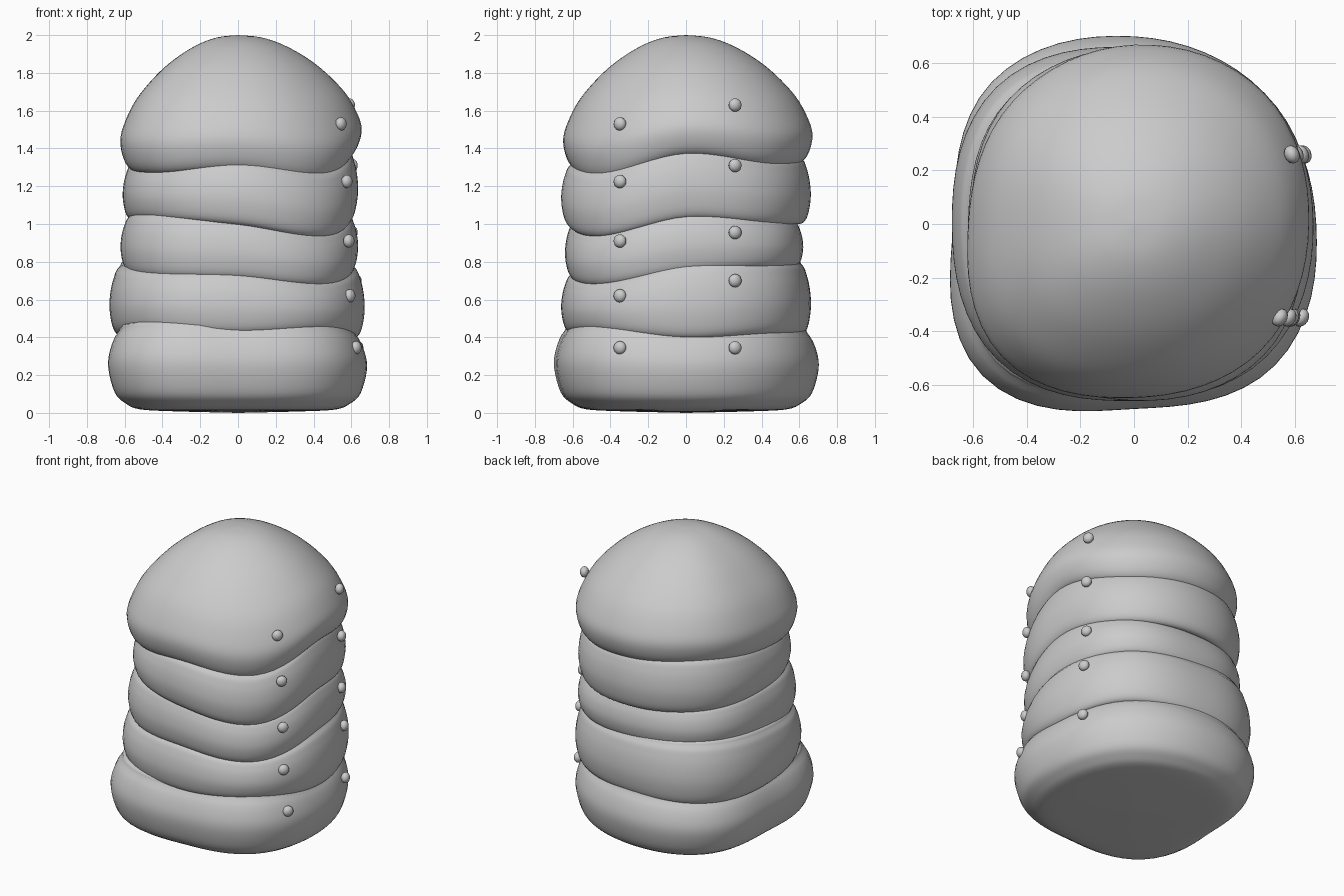
import bpy, bmesh, math

if "Cube" in bpy.data.objects:
    bpy.data.objects.remove(bpy.data.objects["Cube"])

N = 64       # segments around each layer
STEPS = 4    # smoothing steps between profile points


def catmull(a, b, c, d, u):
    return b + 0.5 * u * (c - a + u * (2*a - 5*b + 4*c - d + u * (3*(b - c) + d - a)))


def around(vals, ang):
    """Smooth periodic value from 8 compass samples (E, NE, N, NW, W, SW, S, SE)."""
    f = (ang / (2 * math.pi) * 8) % 8
    i = int(f)
    return catmull(*[vals[(i + k) % 8] for k in (-1, 0, 1, 2)], f - i)


def refine(pts):
    """Smooth curve through the profile points."""
    out = []
    p = [pts[0]] + pts + [pts[-1]]
    for i in range(1, len(p) - 2):
        for k in range(STEPS):
            s, t = (catmull(*[q[j] for q in p[i-1:i+3]], k / STEPS) for j in (0, 1))
            out.append((max(0, s), t))
    return out[1:]


def layer(name, radii, low, high, profile):
    bm = bmesh.new()
    rings = []
    for s, t in refine(profile):
        ring = []
        for i in range(N):
            a = 2 * math.pi * i / N
            r = around(radii, a) * s
            lo, hi = around(low, a), around(high, a)
            ring.append(bm.verts.new((r * math.cos(a), r * math.sin(a), lo + (hi - lo) * t)))
        rings.append(ring)
    for r0, r1 in zip(rings, rings[1:]):
        for i in range(N):
            j = (i + 1) % N
            bm.faces.new((r0[i], r0[j], r1[j], r1[i]))
    # close both poles
    for ring, (s, t), flip in ((rings[0], profile[0], True), (rings[-1], profile[-1], False)):
        lo, hi = sum(low) / 8, sum(high) / 8
        c = bm.verts.new((0, 0, lo + (hi - lo) * t))
        for i in range(N):
            f = (c, ring[i], ring[(i + 1) % N])
            bm.faces.new(f[::-1] if flip else f)
    me = bpy.data.meshes.new(name)
    bm.to_mesh(me)
    bm.free()
    for p in me.polygons:
        p.use_smooth = True
    ob = bpy.data.objects.new(name, me)
    bpy.context.collection.objects.link(ob)


# Wavy seam heights between layers, bottom to top
seams = [
    [0.0] * 8,
    [.405, .43, .42, .41, .42, .445, .43, .44],
    [.755, .775, .775, .785, .76, .73, .72, .68],
    [1.04, 1.01, 1.01, 1.02, 1.03, 1.035, 1.005, .94],
    [1.38, 1.325, 1.34, 1.35, 1.31, 1.285, 1.305, 1.255],
    [2.0] * 8,
]
# Outline radius of each layer, same compass order
outlines = [
    [.68, .69, .70, .75, .675, .80, .69, .745],
    [.67, .69, .66, .725, .68, .72, .66, .70],
    [.635, .675, .62, .66, .62, .69, .64, .685],
    [.635, .675, .66, .66, .61, .66, .66, .69],
    [.655, .69, .67, .645, .62, .70, .65, .67],
]
base = [(0, 0), (.5, .02), (.76, .045), (.87, .12), (.95, .25), (1, .55),
        (.985, .78), (.92, 1), (.8, 1.1), (0, 1.1)]
puff = [(0, .06), (.6, .06), (.86, .0), (.93, -.02), (.975, .1), (1, .37),
        (.995, .62), (.97, .85), (.925, 1.03), (.8, 1.12), (0, 1.12)]
dome = [(0, .04), (.6, .04), (.84, 0), (.91, -.015), (.97, .06), (1, .2), (.96, .34),
        (.865, .51), (.71, .68), (.55, .81), (.36, .92), (.18, .982), (0, 1)]

names = ["base_layer", "lower_layer", "middle_layer", "upper_layer", "top_dome"]
for i, name in enumerate(names):
    layer(name, outlines[i], seams[i], seams[i + 1], base if i == 0 else dome if i == 4 else puff)

# Two columns of small studs on the right side
columns = {
    "front_stud": (-.35, [(.625, .345), (.592, .62), (.587, .91), (.577, 1.225), (.545, 1.53)]),
    "back_stud": (.26, [(.635, .345), (.625, .70), (.605, .955), (.605, 1.31), (.59, 1.63)]),
}
for name, (y, spots) in columns.items():
    for x, z in spots:
        bpy.ops.mesh.primitive_uv_sphere_add(segments=16, ring_count=10, radius=.035, location=(x, y, z))
        ob = bpy.context.object
        ob.name = name
        ob.scale = (.8, 1, 1)
        ob.rotation_euler = (0, 0, math.atan2(y, x))
        bpy.ops.object.shade_smooth()
